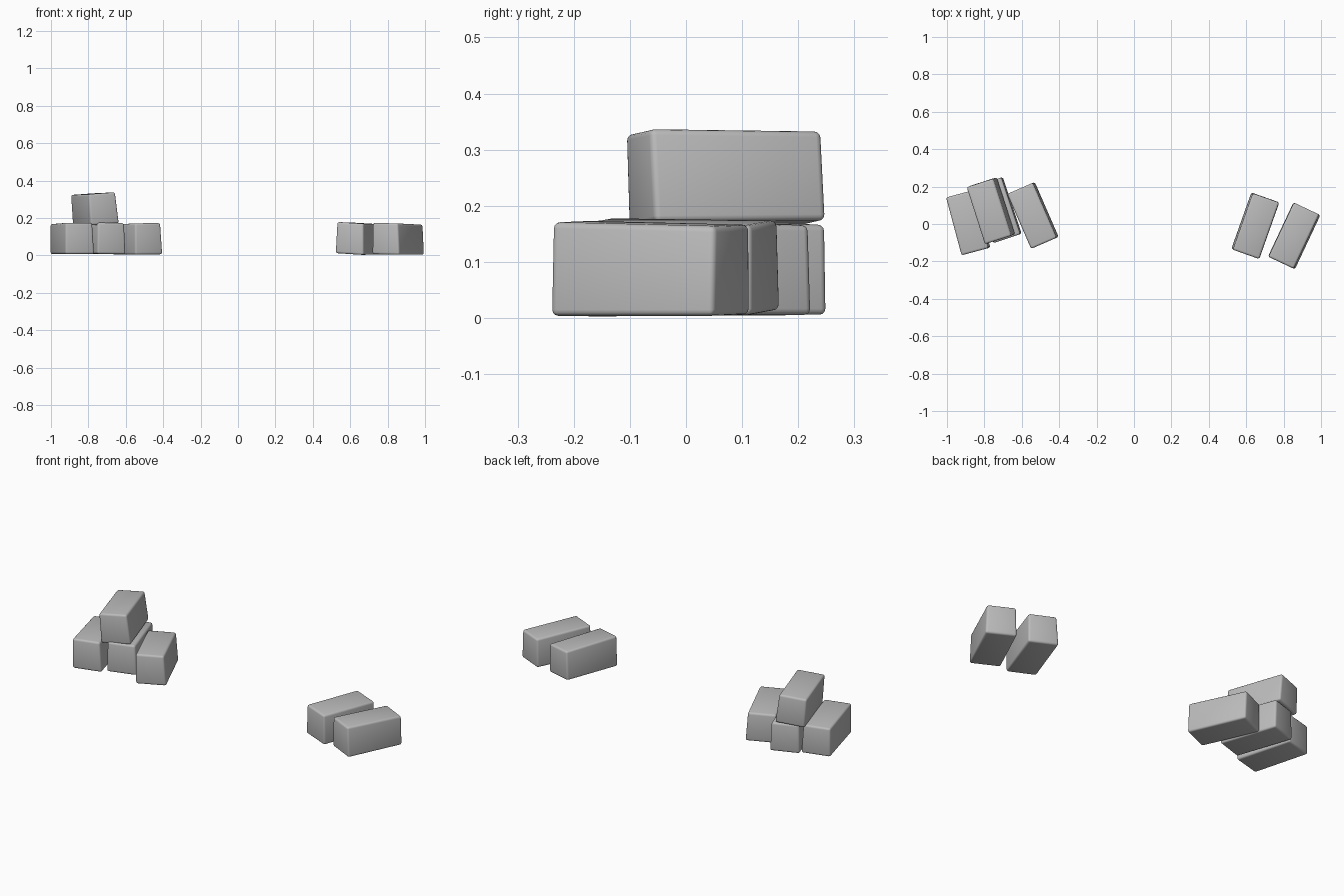
import bpy, bmesh, math
from mathutils import Matrix

if "Cube" in bpy.data.objects:
    bpy.data.objects.remove(bpy.data.objects["Cube"])

stone = bpy.data.materials.new("plain grey")
stone.diffuse_color = (0.5, 0.5, 0.5, 1)
stone.use_nodes = True
stone.node_tree.nodes["Principled BSDF"].inputs["Base Color"].default_value = stone.diffuse_color


def block_mesh():
    """Slightly irregular rounded block: top pulled in on the right, lower at the back."""
    bm = bmesh.new()
    bmesh.ops.create_cube(bm, size=1, matrix=Matrix.Diagonal((0.16, 0.32, 0.164, 1)))
    for v in bm.verts:
        if v.co.z > 0:
            if v.co.x > 0:
                v.co.x -= 0.011
            v.co.z += 0.003 if v.co.y < 0 else -0.004
    bmesh.ops.bevel(bm, geom=bm.edges[:], offset=0.011, segments=3,
                    profile=0.5, affect='EDGES')
    me = bpy.data.meshes.new("block")
    bm.to_mesh(me)
    bm.free()
    me.materials.append(stone)
    me.shade_smooth()
    return me


mesh = block_mesh()

# name: centre x, y, z, then tilt x, tilt y, turn z in degrees
blocks = {
    "left_pile_outer_block": (-0.886, 0.008, 0.089, 0, 0, 15),
    "left_pile_middle_block": (-0.725, 0.075, 0.089, 0, 1, 18.5),
    "left_pile_inner_block": (-0.540, 0.046, 0.087, 0, -0.5, 23.5),
    "left_pile_top_block": (-0.765, 0.071, 0.249, 0.5, -4, 17.8),
    "right_pair_inner_block": (0.653, -0.011, 0.090, 0.5, 3.5, -19.5),
    "right_pair_outer_block": (0.858, -0.064, 0.087, 0, 1, -25.2),
}
for name, (x, y, z, rx, ry, rz) in blocks.items():
    ob = bpy.data.objects.new(name, mesh)
    ob.location = (x, y, z)
    ob.rotation_euler = [math.radians(a) for a in (rx, ry, rz)]
    bpy.context.collection.objects.link(ob)
